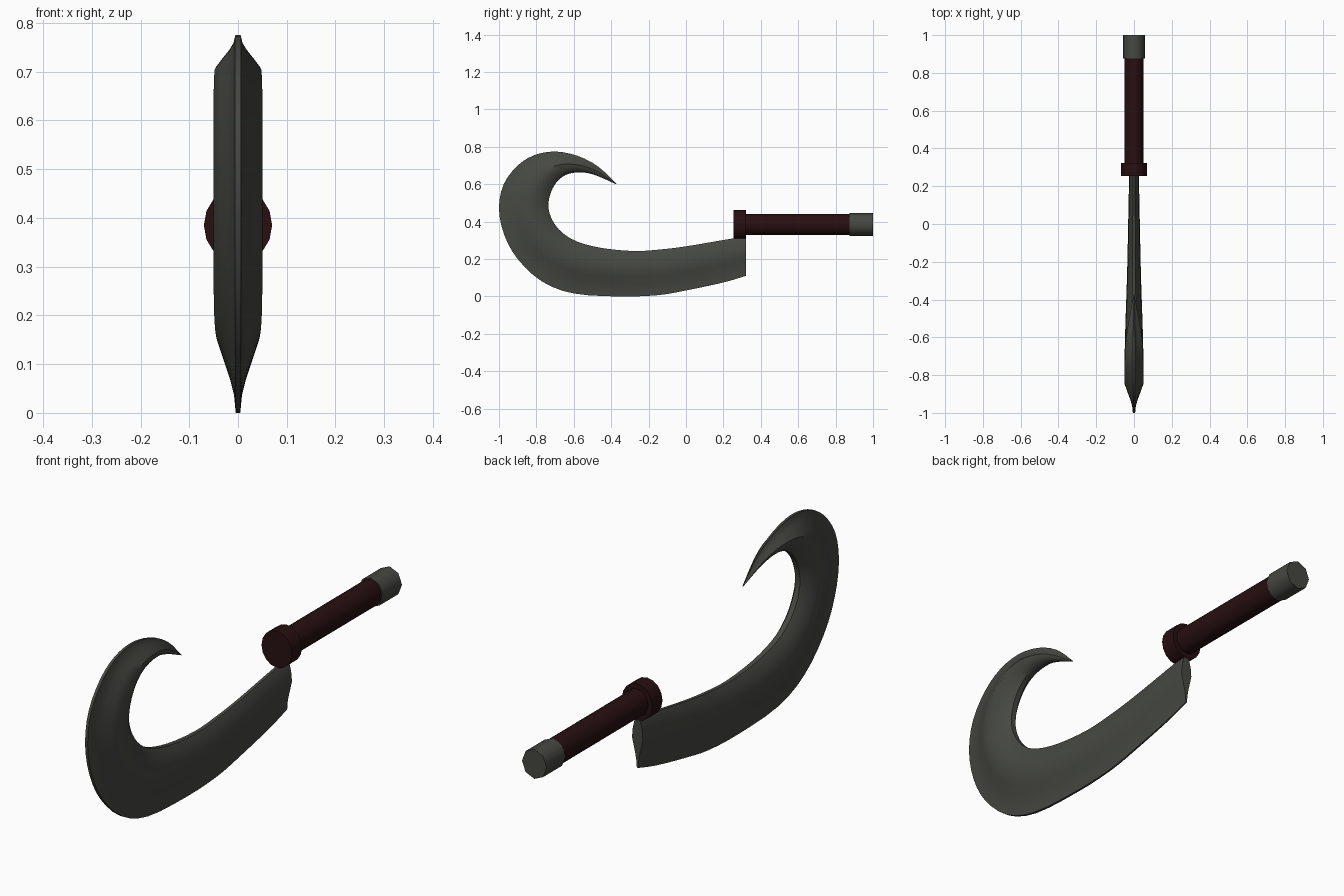
import bpy, bmesh, math
from mathutils import Vector

if "Cube" in bpy.data.objects:
    bpy.data.objects.remove(bpy.data.objects["Cube"])


def material(name, rgb):
    m = bpy.data.materials.new(name)
    m.diffuse_color = (*rgb, 1)
    m.use_nodes = True
    m.node_tree.nodes["Principled BSDF"].inputs["Base Color"].default_value = m.diffuse_color
    return m


STEEL = material("dark_steel", (0.062, 0.065, 0.054))
LEATHER = material("dark_red_leather", (0.021, 0.0048, 0.0055))


def finish(name, bm, mat, angle):
    bmesh.ops.recalc_face_normals(bm, faces=bm.faces)
    me = bpy.data.meshes.new(name)
    bm.to_mesh(me)
    bm.free()
    me.materials.append(mat)
    ob = bpy.data.objects.new(name, me)
    bpy.context.collection.objects.link(ob)
    bpy.ops.object.select_all(action='DESELECT')
    ob.select_set(True)
    bpy.context.view_layer.objects.active = ob
    bpy.ops.object.shade_smooth_by_angle(angle=math.radians(angle))
    return ob


def rod(name, y0, y1, rx, rz, sides, mat, angle=40):
    """Capped, slightly oval cylinder along y at handle height."""
    bm = bmesh.new()
    rings = []
    for y in (y0, y1):
        rings.append([bm.verts.new((rx * math.cos(a), y, 0.385 + rz * math.sin(a)))
                      for a in (2 * math.pi * i / sides for i in range(sides))])
    for i in range(sides):
        j = (i + 1) % sides
        bm.faces.new((rings[0][i], rings[0][j], rings[1][j], rings[1][i]))
    bm.faces.new(rings[0])
    bm.faces.new(rings[1])
    return finish(name, bm, mat, angle)


def smooth_path(points, steps=3):
    """Catmull-Rom interpolation through the points."""
    p = [Vector(q) for q in points]
    p = [2 * p[0] - p[1]] + p + [2 * p[-1] - p[-2]]
    out = []
    for i in range(1, len(p) - 2):
        a, b, c, d = p[i - 1:i + 3]
        for s in range(steps):
            t = s / steps
            out.append(0.5 * (2 * b + (c - a) * t + (2 * a - 5 * b + 4 * c - d) * t * t
                              + (3 * b - a - 3 * c + d) * t ** 3))
    return out + [p[-2]]


# Blade stations: outer edge and inner edge (y, z), half thickness
outer = [(.32, .11), (.2, .075), (0, .032), (-.15, .007), (-.35, 0), (-.6, .016),
         (-.77, .08), (-.9, .2), (-.972, .33), (-1, .47), (-.975, .6), (-.9, .7),
         (-.81, .756), (-.7, .775), (-.58, .752), (-.47, .695), (-.372, .602)]
inner = [(.32, .322), (.2, .302), (0, .268), (-.15, .25), (-.28, .243), (-.45, .259),
         (-.58, .293), (-.66, .34), (-.71, .4), (-.735, .47), (-.728, .54), (-.70, .60),
         (-.66, .64), (-.61, .66), (-.54, .662), (-.47, .643), (-.376, .601)]
half = [.025, .027, .031, .034, .038, .045, .049, .05, .05, .05, .05, .05,
        .049, .046, .035, .02, .002]
# Cross-section: fraction from outer to inner edge, share of half thickness
section = [(0, .12), (.14, .2), (.27, .4), (.42, .7), (.58, 1),
           (.75, .88), (.9, .6), (1, .22)]

bm = bmesh.new()
rings = []
for o, i, h in zip(smooth_path(outer), smooth_path(inner),
                   smooth_path([(v, 0) for v in half])):
    side = [(o.lerp(i, t), max(h[0], .001) * w) for t, w in section]
    loop = [(w, p.x, p.y) for p, w in side] + [(-w, p.x, p.y) for p, w in reversed(side)]
    rings.append([bm.verts.new(c) for c in loop])
for a, b in zip(rings, rings[1:]):
    for k in range(len(a)):
        n = (k + 1) % len(a)
        bm.faces.new((a[k], a[n], b[n], b[k]))
bm.faces.new(rings[0])
bm.faces.new(rings[-1])
finish("hooked_blade", bm, STEEL, 40)

# Handle
rod("guard", .255, .322, .07, .077, 16, LEATHER)
rod("grip", .31, .885, .05, .0555, 16, LEATHER)
rod("pommel", .875, 1.0, .057, .0615, 8, STEEL, 60)
